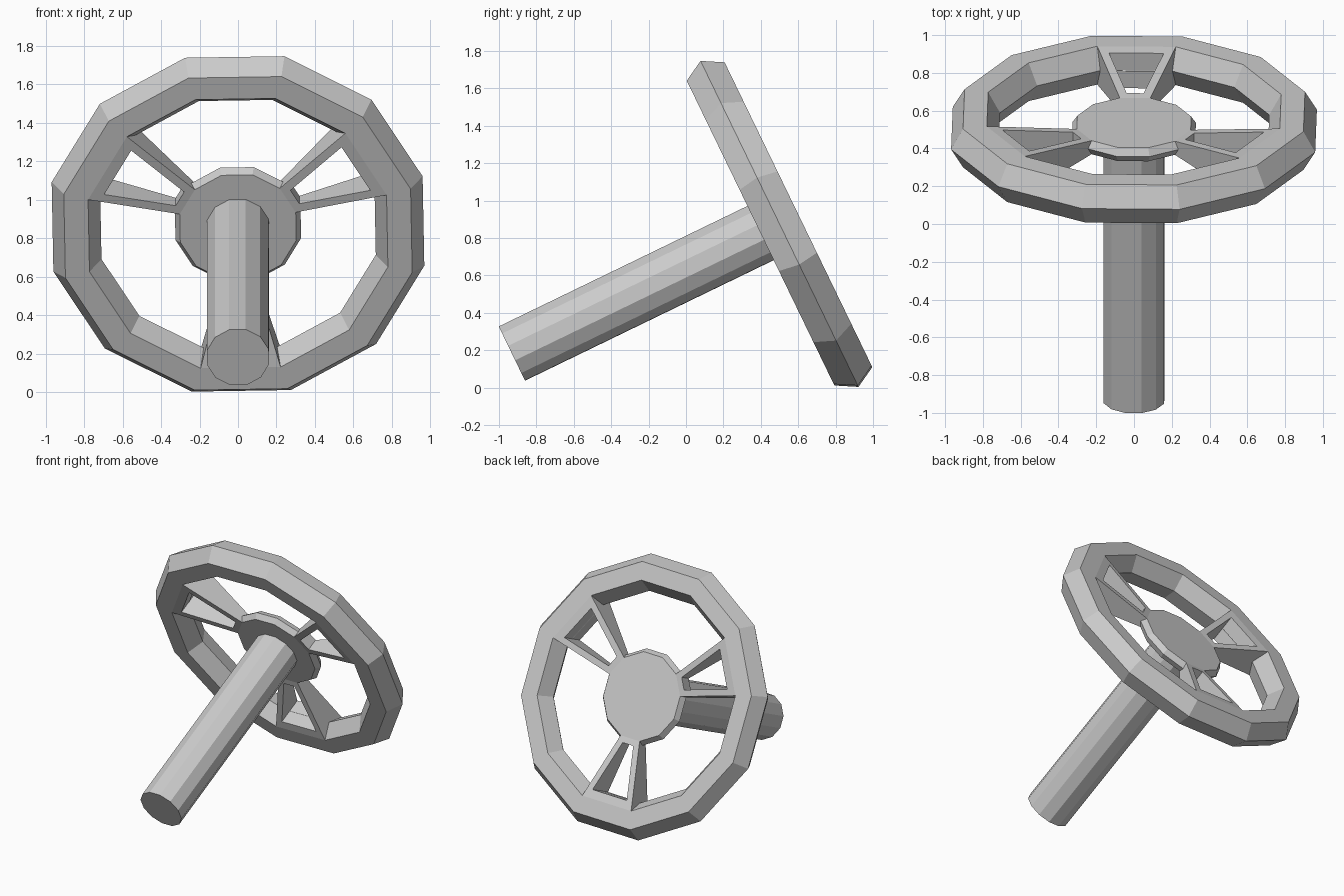
import bpy, bmesh
from math import radians, cos, sin, pi
from mathutils import Matrix

if "Cube" in bpy.data.objects:
    bpy.data.objects.remove(bpy.data.objects["Cube"])

SIDES = 12
PHASE = radians(16)          # shared rotation of all twelve-sided parts
RIM_R, RIM_T = 0.868, 0.13   # rim centre radius and tube radius
RIM_EDGE = RIM_R - RIM_T / 2
RIM_H = RIM_T * sin(pi / 3)
HUB_R, HUB_H = 0.312, 0.04

# Wheel frame: local z runs along the column, toward the front and down
FRAME = Matrix.Translation((0, 0.5, 0.875)) @ Matrix.Rotation(radians(115.85), 4, 'X')


def finish(name, bm):
    bmesh.ops.recalc_face_normals(bm, faces=bm.faces)
    mesh = bpy.data.meshes.new(name)
    bm.to_mesh(mesh)
    bm.free()
    obj = bpy.data.objects.new(name, mesh)
    obj.matrix_world = FRAME
    bpy.context.collection.objects.link(obj)
    return obj


def lathe(name, profile, closed=False):
    """Spin (radius, z) points; close the loop or cap both ends."""
    bm = bmesh.new()
    rings = [[bm.verts.new((r * cos(PHASE + i * 2 * pi / SIDES),
                            r * sin(PHASE + i * 2 * pi / SIDES), z))
              for i in range(SIDES)] for r, z in profile]
    pairs = list(zip(rings, rings[1:]))
    if closed:
        pairs.append((rings[-1], rings[0]))
    else:
        bm.faces.new(rings[0])
        bm.faces.new(rings[-1])
    for a, b in pairs:
        for i in range(SIDES):
            j = (i + 1) % SIDES
            bm.faces.new((a[i], a[j], b[j], b[i]))
    return finish(name, bm)


def spoke(name, angle):
    """Wedge frame with a tapered opening, thinner at the hub."""
    bm = bmesh.new()
    c15, s15 = cos(pi / 12), sin(pi / 12)
    r0, r1 = HUB_R * c15, RIM_EDGE * c15
    outer = [(r0, -HUB_R * s15), (r1, -RIM_EDGE * s15),
             (r1, RIM_EDGE * s15), (r0, HUB_R * s15)]
    inner = [(0.345, -0.045), (0.715, -0.145), (0.715, 0.145), (0.345, 0.045)]

    def layer(points, side):
        verts = []
        for x, y in points:
            h = HUB_H + (RIM_H - HUB_H) * (x - r0) / (r1 - r0)
            verts.append(bm.verts.new((x * cos(angle) - y * sin(angle),
                                       x * sin(angle) + y * cos(angle), side * h)))
        return verts

    of, nf, ob, nb = layer(outer, 1), layer(inner, 1), layer(outer, -1), layer(inner, -1)
    for a, b in ((of, nf), (nf, nb), (nb, ob), (ob, of)):
        for i in range(4):
            j = (i + 1) % 4
            bm.faces.new((a[i], a[j], b[j], b[i]))
    return finish(name, bm)


# Rim: twelve segments with a hexagonal section
lathe("rim", [(RIM_R + RIM_T * cos(k * pi / 3), RIM_T * sin(k * pi / 3))
              for k in range(6)], closed=True)

# Hub: disc with a ridged edge
lathe("hub", [(HUB_R, -HUB_H), (0.338, 0), (HUB_R, HUB_H)])

# Column: from the hub to the lower front end
lathe("column", [(0.166, HUB_H - 0.01), (0.166, 1.59)])

# Three spokes, upper right, upper left and bottom
for n in range(3):
    spoke(f"spoke_{n + 1}", PHASE + pi / 12 + n * 2 * pi / 3)
